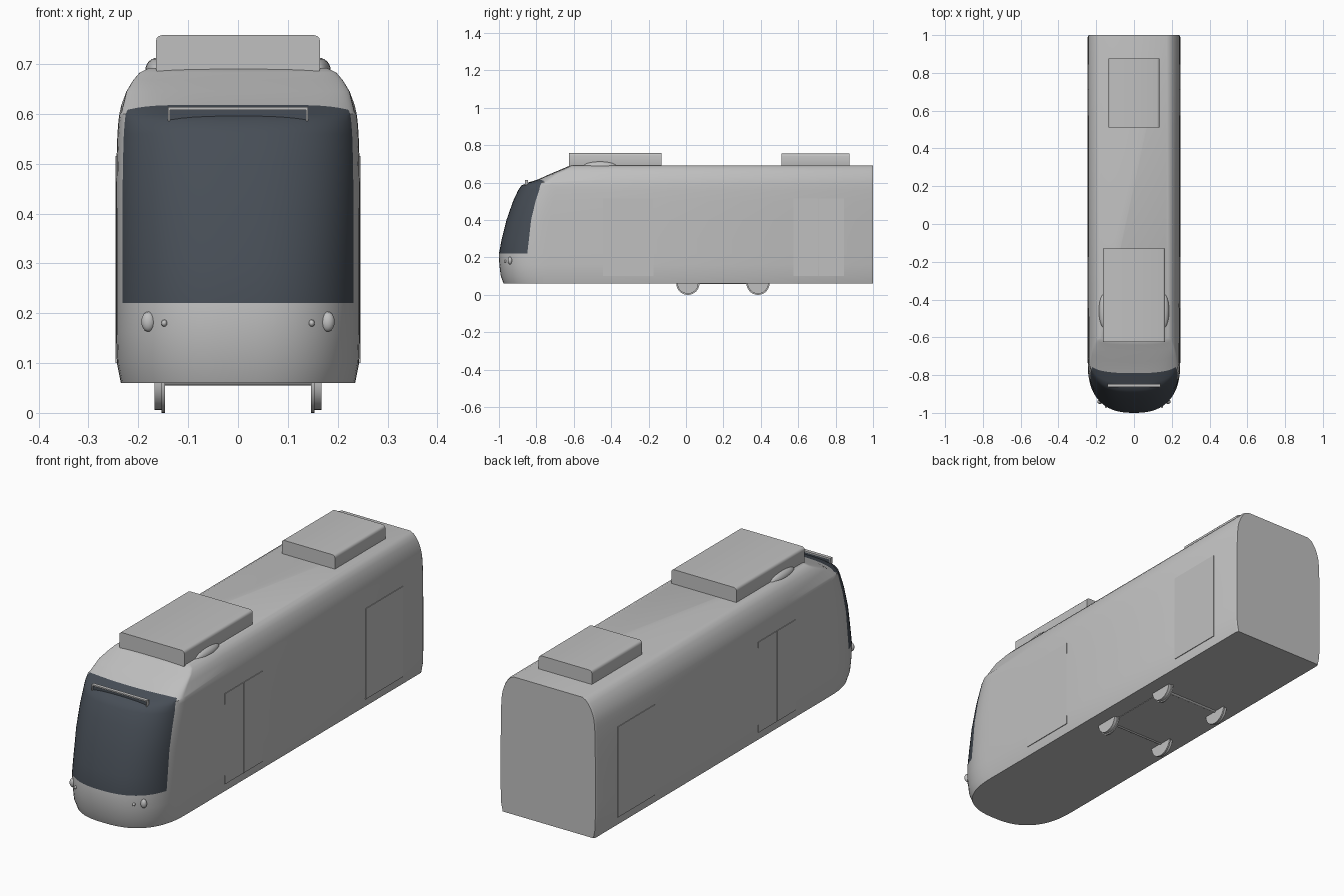
import bpy, bmesh, math
from mathutils import Matrix, Vector

cube = bpy.data.objects.get("Cube")
if cube:
    bpy.data.objects.remove(cube, do_unlink=True)


def material(name, rgb):
    m = bpy.data.materials.new(name)
    m.use_nodes = True
    m.diffuse_color = (*rgb, 1)
    m.node_tree.nodes["Principled BSDF"].inputs["Base Color"].default_value = (*rgb, 1)
    return m


GREY = material("light_grey", (0.53, 0.53, 0.53))
GLASS = material("dark_glass", (0.063, 0.076, 0.094))


def finish(name, bm, mats, angle=35):
    bmesh.ops.recalc_face_normals(bm, faces=bm.faces[:])
    mesh = bpy.data.meshes.new(name)
    bm.to_mesh(mesh)
    bm.free()
    for m in mats:
        mesh.materials.append(m)
    ob = bpy.data.objects.new(name, mesh)
    bpy.context.collection.objects.link(ob)
    bpy.ops.object.select_all(action='DESELECT')
    ob.select_set(True)
    bpy.context.view_layer.objects.active = ob
    bpy.ops.object.shade_smooth_by_angle(angle=math.radians(angle))
    return ob


def box(name, lo, hi, mat, round_y=0):
    """Box between two corners; round_y rounds the edges running along y."""
    lo, hi = Vector(lo), Vector(hi)
    bm = bmesh.new()
    bmesh.ops.create_cube(bm, size=1)
    for v in bm.verts:
        v.co = (lo + hi) / 2 + v.co * (hi - lo)
    if round_y:
        edges = [e for e in bm.edges
                 if abs(e.verts[0].co.y - e.verts[1].co.y) > 0.01]
        bmesh.ops.bevel(bm, geom=edges, offset=round_y, segments=3,
                        profile=0.5, affect='EDGES')
    return finish(name, bm, [mat])


def rod(name, x0, x1, y, z, radius, mat, sides=32):
    """Cylinder lying along x."""
    bm = bmesh.new()
    bmesh.ops.create_cone(bm, cap_ends=True, segments=sides, radius1=radius,
                          radius2=radius, depth=abs(x1 - x0),
                          matrix=Matrix.Translation(((x0 + x1) / 2, y, z))
                          @ Matrix.Rotation(math.pi / 2, 4, 'Y'))
    return finish(name, bm, [mat])


def blob(name, centre, radii, mat):
    bm = bmesh.new()
    bmesh.ops.create_uvsphere(bm, u_segments=20, v_segments=12, radius=1,
                              matrix=Matrix.Translation(centre)
                              @ Matrix.Diagonal((*radii, 1)))
    return finish(name, bm, [mat])


# Body: horizontal slices of (height, half width, nose tip y, nose length)
SLICES = [
    (0.06, 0.235, -0.975, 0.27), (0.10, 0.243, -0.99, 0.27),
    (0.16, 0.245, -0.998, 0.27), (0.22, 0.245, -1.0, 0.27),
    (0.30, 0.245, -0.985, 0.26), (0.40, 0.245, -0.96, 0.235),
    (0.50, 0.244, -0.925, 0.215), (0.56, 0.242, -0.897, 0.20),
    (0.585, 0.24, -0.88, 0.18), (0.60, 0.238, -0.845, 0.13),
    (0.618, 0.234, -0.79, 0.06), (0.645, 0.224, -0.73, 0.05),
    (0.668, 0.21, -0.675, 0.04), (0.683, 0.197, -0.64, 0.03),
    (0.692, 0.178, -0.62, 0.02),
]
GLASS_EDGE = 69
GLASS_STEPS = 12
POWER = 0.8


def half_ring(z, w, tip, length):
    """Points from the nose centre round to the back corner on +x."""
    angles = [GLASS_EDGE * i / GLASS_STEPS for i in range(GLASS_STEPS + 1)]
    angles += [74, 79, 84, 90]
    pts = []
    for a in map(math.radians, angles):
        s, c = math.sin(a) ** POWER, max(math.cos(a), 0) ** POWER
        droop = 0.014 * s ** 6 if 0.61 < z < 0.63 else 0
        pts.append((w * s, tip + length * (1 - c), z - droop))
    return pts + [(w, -0.4, z), (w, 0.99, z), (w - 0.005, 1.0, z)]


bm = bmesh.new()
rings = []
for spec in SLICES:
    half = half_ring(*spec)
    loop = [(-x, y, z) for x, y, z in reversed(half[1:])] + half
    rings.append([bm.verts.new(p) for p in loop])
count = len(rings[0])
middle = count // 2
for k in range(len(rings) - 1):
    for i in range(count):
        j = (i + 1) % count
        face = bm.faces.new((rings[k][i], rings[k][j],
                             rings[k + 1][j], rings[k + 1][i]))
        in_height = 0.21 < SLICES[k][0] < 0.61
        if in_height and middle - GLASS_STEPS <= i < middle + GLASS_STEPS:
            face.material_index = 1
bm.faces.new(rings[0])
bm.faces.new(rings[-1])
finish("body", bm, [GREY, GLASS])

# Roof equipment
box("front_roof_unit", (-0.165, -0.625, 0.68), (0.165, -0.13, 0.758), GREY, 0.013)
box("rear_roof_unit", (-0.135, 0.51, 0.68), (0.135, 0.875, 0.755), GREY, 0.013)

# Destination board: open hood with a dark panel
box("sign_top", (-0.14, -0.862, 0.608), (0.14, -0.846, 0.614), GREY)
box("sign_panel", (-0.137, -0.855, 0.588), (0.137, -0.847, 0.609), GLASS)

# Underframe
box("bogie_plate", (-0.147, 0.01, 0.058), (0.147, 0.385, 0.064), GREY)
for y in (0.01, 0.385):
    rod("axle", -0.15, 0.15, y, 0.064, 0.009, GREY, 16)


def nose_y(x):
    """Nose surface position at headlight height."""
    return -1.0 + 0.27 * (1 - (1 - (x / 0.245) ** 2.5) ** 0.4)


# Parts repeated on both sides
for s, side in ((1, "left"), (-1, "right")):
    blob(side + "_headlight", (s * 0.18, nose_y(0.18), 0.183), (0.014, 0.012, 0.02), GREY)
    blob(side + "_marker_lamp", (s * 0.148, nose_y(0.148), 0.18), (0.006, 0.008, 0.007), GREY)
    blob(side + "_roof_fairing", (s * 0.16, -0.46, 0.688), (0.026, 0.09, 0.025), GREY)
    box(side + "_sign_end", (s * 0.136, -0.862, 0.586), (s * 0.14, -0.846, 0.614), GREY)
    for y in (0.01, 0.385):
        rod(side + "_wheel", s * 0.15, s * 0.168, y, 0.062, 0.056, GREY)
        rod(side + "_wheel_flange", s * 0.146, s * 0.153, y, 0.062, 0.062, GREY)
    # Double doors, two thin leaves each
    for y in (-0.445, 0.575):
        for leaf in (0, 0.136):
            box(side + "_door_leaf", (s * 0.24, y + leaf, 0.10),
                (s * 0.2462, y + leaf + 0.134, 0.515), GREY)
